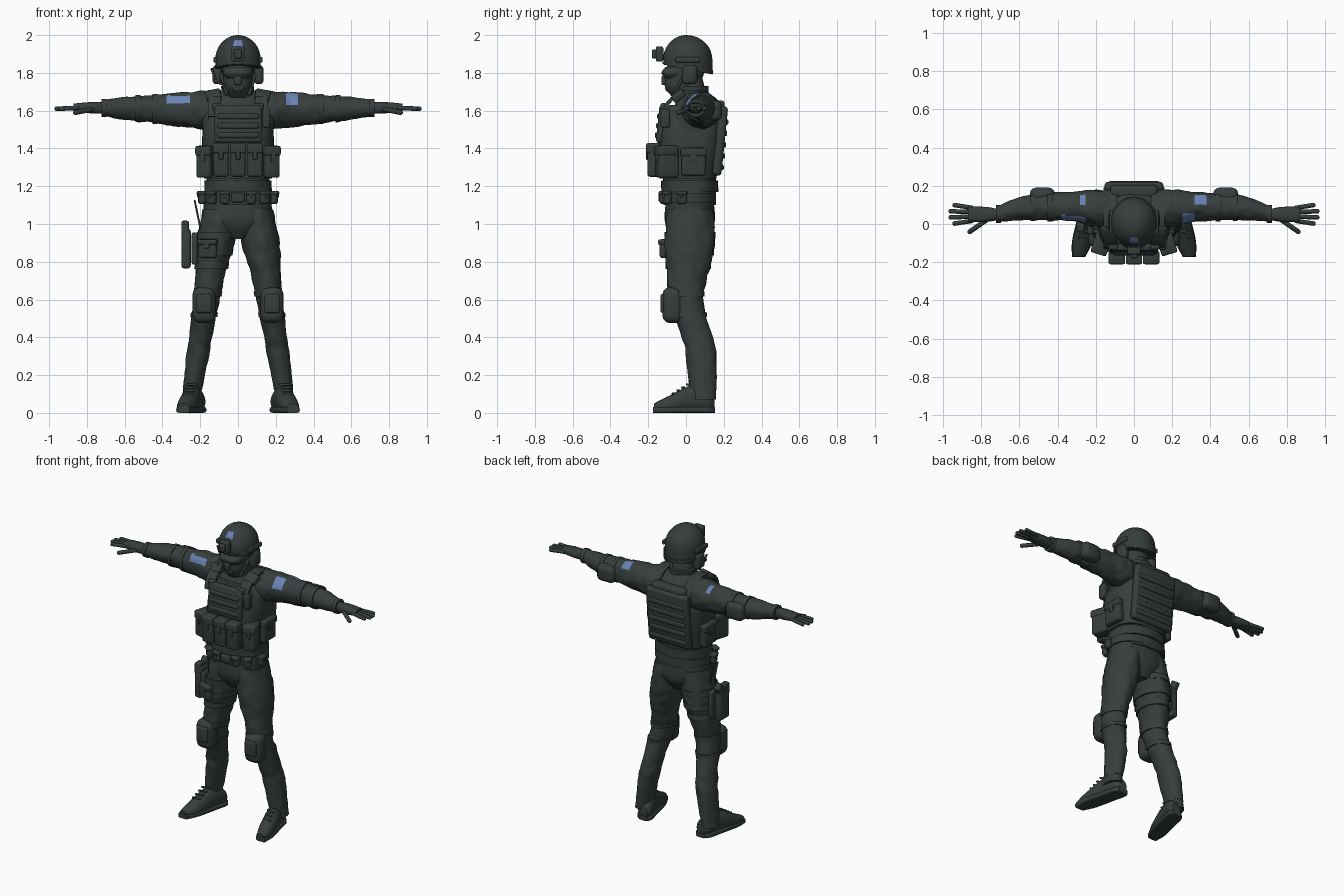
import bpy
import bmesh
import math
from mathutils import Vector, Matrix, Euler, noise

default_cube = bpy.data.objects.get("Cube")
if default_cube:
    bpy.data.objects.remove(default_cube, do_unlink=True)


def make_material(name, colour):
    material = bpy.data.materials.new(name)
    material.use_nodes = True
    material.diffuse_color = colour
    shader = next(node for node in material.node_tree.nodes if node.type == "BSDF_PRINCIPLED")
    shader.inputs["Base Color"].default_value = colour
    return material


DARK = make_material("dark grey green", (.037, .048, .046, 1))
BLUE = make_material("patch blue", (.14, .23, .46, 1))
SIDES = ((1, "left"), (-1, "right"))


def finish(name, bm, rule=None):
    bmesh.ops.recalc_face_normals(bm, faces=bm.faces)
    if rule:
        for face in bm.faces:
            face.material_index = int(rule(face.calc_center_median()))
    mesh = bpy.data.meshes.new(name)
    bm.to_mesh(mesh)
    bm.free()
    mesh.materials.append(DARK)
    mesh.materials.append(BLUE)
    part = bpy.data.objects.new(name, mesh)
    bpy.context.collection.objects.link(part)
    bpy.ops.object.select_all(action="DESELECT")
    part.select_set(True)
    bpy.context.view_layer.objects.active = part
    bpy.ops.object.shade_smooth_by_angle(angle=math.radians(40))


def spline(rows, steps):
    rows = [Vector(row) for row in rows]
    padded = [rows[0]] + rows + [rows[-1]]
    smooth = []
    for before, start, end, after in zip(padded, padded[1:], padded[2:], padded[3:]):
        for k in range(steps):
            t = k / steps
            bend = before * 2 - start * 5 + end * 4 - after
            twist = start * 3 - before - end * 3 + after
            smooth.append(start + ((end - before) * t + bend * t ** 2 + twist * t ** 3) / 2)
    return smooth + [rows[-1]]


# Rows give position along the axis, one centre and two radii; line gives the other centre
def loft(name, axis, rows, side=1, line=lambda t: 0, power=2, sides=32, steps=4, wrinkle=0, shape=None, rule=None):
    bm = bmesh.new()
    rings = []
    for t, centre, first, second in spline(rows, steps):
        ring = []
        for i in range(sides):
            angle = math.tau * i / sides
            u, v = (math.copysign(abs(w) ** (2 / power), w) for w in (math.cos(angle), math.sin(angle)))
            middle = Vector({"x": (t, centre, line(t)), "y": (line(t), t, centre), "z": (line(t), centre, t)}[axis])
            u, v = u * first, v * second
            reach = Vector({"x": (0, u, v), "y": (u, 0, v), "z": (u, v, 0)}[axis])
            point = middle + reach
            fold = noise.noise(Vector((point.x * side, point.y, point.z + point.y / 2)) * 22)
            point = middle + reach * (1 + wrinkle * fold)
            if shape:
                point = shape(point)
            ring.append(bm.verts.new((point.x * side, point.y, point.z)))
        rings.append(ring)
    for low, high in zip(rings, rings[1:]):
        for i in range(sides):
            bm.faces.new((low[i - 1], low[i], high[i], high[i - 1]))
    bm.faces.new(rings[0])
    bm.faces.new(rings[-1])
    finish(name, bm, rule)


# Strap or cuff that hugs a lofted part at one position
def wrap(name, axis, rows, t, width, grow=.006, **options):
    fine = spline(rows, 8)
    low, high = next((a, b) for a, b in zip(fine, fine[1:]) if a[0] <= t <= b[0])
    _, centre, first, second = low.lerp(high, (t - low[0]) / (high[0] - low[0]))
    ends = [(t + end * width / 2, centre, first + grow, second + grow) for end in (-1, 1)]
    loft(name, axis, ends, **options)


def block(name, centre, size, side=1, bevel=.01, turn=(0, 0, 0)):
    bm = bmesh.new()
    bmesh.ops.create_cube(bm, size=1)
    bmesh.ops.scale(bm, vec=size, verts=bm.verts)
    bmesh.ops.bevel(bm, geom=bm.edges[:], offset=min(bevel, min(size) * .4), segments=3, profile=.5, affect="EDGES")
    place = Matrix.Translation(centre) @ Euler(turn).to_matrix().to_4x4()
    bmesh.ops.transform(bm, matrix=place, verts=bm.verts)
    bmesh.ops.scale(bm, vec=(side, 1, 1), verts=bm.verts)
    finish(name, bm)


# Rounded bag with a raised lid and a pull tab on its front
def pouch(name, centre, size, side=1, turn=0):
    spin = Euler((0, 0, turn))
    width, depth, height = size
    lid = Vector((0, -.006, height * .34))
    tab = Vector((0, -depth / 2, height * .15))
    block(name, centre, size, side, .014, spin)
    for vector in (lid, tab):
        vector.rotate(spin)
    block(name + "_lid", Vector(centre) + lid, (width + .006, depth, height * .3), side, turn=spin)
    block(name + "_tab", Vector(centre) + tab, (width * .3, .012, height * .3), side, turn=spin)


def capsule(name, start, end, radius, side=1):
    start, end = Vector(start), Vector(end)
    bm = bmesh.new()
    bmesh.ops.create_uvsphere(bm, u_segments=12, v_segments=9, radius=radius)
    for vert in bm.verts:
        if vert.co.z > 0:
            vert.co.z += (end - start).length
    turn = (end - start).to_track_quat("Z", "Y").to_matrix().to_4x4()
    bmesh.ops.transform(bm, matrix=Matrix.Translation(start) @ turn, verts=bm.verts)
    bmesh.ops.scale(bm, vec=(side, 1, 1), verts=bm.verts)
    finish(name, bm)


# Shirt, hips and neck
SHIRT = [(1.1, .02, .17, .14), (1.35, .02, .17, .14), (1.5, .04, .19, .14), (1.6, .06, .19, .13), (1.71, .04, .08, .07)]
HIPS = [(.92, .02, .05, .08), (1, .02, .16, .13), (1.1, .02, .18, .13), (1.2, .02, .17, .13)]
NECK = [(1.64, .04, .08, .08), (1.8, .01, .06, .07)]
loft("shirt", "z", SHIRT, power=2.3, wrinkle=.03)
loft("hips", "z", HIPS, power=2.3, wrinkle=.03)
loft("neck", "z", NECK)
wrap("collar", "z", NECK, 1.7, .06, .015, wrinkle=.1)
wrap("shirt_hem", "z", SHIRT, 1.2, .06, .01, power=2.3, wrinkle=.05)
wrap("belt", "z", HIPS, 1.14, .05, .01, power=2.3)
block("belt_buckle", (0, -.13, 1.14), (.07, .03, .05))

# Masked head and goggles
loft("head", "z", [(1.67, -.04, .04, .03), (1.72, -.03, .07, .08), (1.78, -.01, .08, .1), (1.88, .01, .09, .1)])
loft("goggles", "z", [(1.77, -.05, .06, .06), (1.8, -.05, .08, .08), (1.83, -.04, .07, .07)], power=2.6)
block("nose_cover", (0, -.11, 1.76), (.04, .04, .05))
block("mask_filter", (0, -.09, 1.72), (.06, .04, .04), bevel=.015)


# Domed helmet with a rim that dips at the back
def dip(point):
    point.z -= max(0, 1.92 - point.z) * point.y * 2
    return point


def crown_patch(c):
    return abs(c.x) < .02 and -.1 < c.y < -.07 and c.z > 1.9


HELMET = [(1.82, .01, .12, .13)]
for k in range(9):
    rise = math.sin(k * math.pi / 17)
    spread = math.cos(k * math.pi / 17)
    HELMET.append((1.87 + .13 * rise, .01 * spread, .12 * spread, .13 * spread))
loft("helmet", "z", HELMET, sides=48, shape=dip, rule=crown_patch)
wrap("helmet_rim", "z", HELMET, 1.83, .015, .004, sides=48, shape=dip)
block("night_vision_mount", (0, -.14, 1.9), (.07, .04, .08))
block("mount_arm", (0, -.16, 1.9), (.04, .04, .05))
capsule("microphone_boom", (.11, 0, 1.75), (.08, -.1, 1.74), .007, -1)
capsule("antenna", (.12, -.02, 1.77), (.14, -.02, 1.82), .006, -1)
for side, label in SIDES:
    block(label + "_helmet_rail", (.12, .01, 1.87), (.02, .13, .03), side)
    block(label + "_ear_cup", (.11, .02, 1.79), (.05, .08, .1), side, .02)
    capsule(label + "_chin_strap", (.09, -.01, 1.79), (.06, -.06, 1.69), .009, side)

# Plate carrier
VEST = [(1.24, .01, .18, .15), (1.4, .02, .19, .17), (1.52, .03, .18, .17), (1.63, .05, .12, .14)]
loft("vest", "z", VEST, power=2.8, sides=40)
block("back_panel", (0, .18, 1.44), (.31, .05, .37), bevel=.02, turn=(-.1, 0, 0))
block("back_yoke", (0, .17, 1.62), (.25, .07, .07), bevel=.02)
for i in range(5):
    block("back_webbing", (0, .19 + i * .006, 1.3 + i * .06), (.27, .02, .03))
block("front_panel", (0, -.13, 1.53), (.25, .04, .2), bevel=.015, turn=(-.1, 0, 0))
for i in range(3):
    block("front_webbing", (0, -.15 + i * .006, 1.47 + i * .05), (.22, .03, .03))
for x in (-.09, 0, .09):
    pouch("magazine_pouch", (x, -.17, 1.34), (.08, .07, .18))
block("radio", (.15, -.11, 1.56), (.04, .05, .1))


# Webbing arch over one shoulder
def shoulder_strap(name, side):
    bm = bmesh.new()
    pairs = []
    for k in range(13):
        angle = k * math.pi / 12
        y, z = .03 - .16 * math.cos(angle), 1.57 + .14 * math.sin(angle)
        pairs.append([bm.verts.new((x * side, y, z)) for x in (.09, .16)])
    for a, b in zip(pairs, pairs[1:]):
        bm.faces.new((*a, *reversed(b)))
    bmesh.ops.recalc_face_normals(bm, faces=bm.faces)
    bmesh.ops.solidify(bm, geom=bm.faces[:], thickness=.02)
    finish(name, bm)


for side, label in SIDES:
    shoulder_strap(label + "_shoulder_strap", side)
    block(label + "_strap_pad", (.13, -.04, 1.68), (.08, .07, .04), side, turn=(.6, .2, 0))
    block(label + "_strap_buckle", (.11, -.12, 1.62), (.05, .03, .04), side)
    pouch(label + "_front_pouch", (.17, -.1, 1.33), (.08, .11, .17), side, .3)
    pouch(label + "_side_pouch", (.19, .04, 1.33), (.13, .05, .15), side, math.pi / 2)
    for x, y, turn in ((.07, -.12, 0), (.14, -.1, .5), (.19, -.02, 1.4)):
        pouch(label + "_belt_pouch", (x, y, 1.14), (.05, .04, .07), side, turn)


# Sleeve patch areas
def left_patch(c):
    upper = .31 < c.x < .39 and .1 < c.y < .15
    front = .25 < c.x < .31 and c.y < .06
    return c.z > 1.63 and (upper or front)


def right_patch(c):
    front = -.37 < c.x < -.25 and c.y < .06 and c.z < 1.68
    upper = -.29 < c.x < -.25 and .1 < c.y < .15
    return c.z > 1.64 and (front or upper)


# Lines through the arms, legs and feet
def arm_line(x):
    return 1.6 + .02 * x


def leg_line(z):
    return .26 - .155 * z


def foot_line(y):
    return .25 - .23 * y


def flat_sole(point):
    point.z = max(point.z, .01)
    return point


ARM = [(.1, .07, .09, .09), (.18, .08, .1, .1), (.3, .09, .08, .09), (.48, .09, .07, .07), (.6, .08, .06, .06), (.72, .05, .04, .04)]
PALM = [(.72, .05, .03, .03), (.78, .05, .04, .03), (.87, .05, .04, .02)]
LEG = [(.12, .09, .05, .07), (.3, .08, .06, .08), (.4, .06, .06, .08), (.6, 0, .07, .09), (.75, .01, .08, .11), (.9, .02, .1, .13), (1.08, .02, .09, .12)]
BOOT = [(-.17, .03, .03, .02), (-.09, .04, .05, .05), (.04, .07, .05, .08), (.12, .06, .05, .06), (.15, .05, .03, .04)]
SOLE = [(y * 1.02, .016, width + .004, .016) for y, _, width, _ in BOOT]
for side, label in SIDES:
    arm = {"side": side, "line": arm_line}
    leg = {"side": side, "line": leg_line}
    foot = {"side": side, "line": foot_line}

    # Sleeve, elbow pad and glove
    loft(label + "_sleeve", "x", ARM, sides=48, steps=9, wrinkle=.09, rule=left_patch if side > 0 else right_patch, **arm)
    block(label + "_elbow_pad", (.48, .15, 1.6), (.13, .08, .11), side, .03)
    for x in (.44, .53, .71):
        wrap(label + "_sleeve_strap", "x", ARM, x, .025, **arm)
    loft(label + "_palm", "x", PALM, power=2.5, **arm)
    for i in range(4):
        y = .085 - .023 * i
        tip = .96 - .02 * (i % 3 == 0)
        capsule(label + "_finger", (.85, y, 1.615), (tip, y * 1.4 - .02, 1.61), .012, side)
    capsule(label + "_thumb", (.76, .03, 1.61), (.86, -.04, 1.59), .013, side)

    # Trouser leg and knee pad
    loft(label + "_trouser_leg", "z", LEG, sides=40, steps=7, wrinkle=.09, **leg)
    block(label + "_knee_pad", (.18, -.07, .57), (.12, .11, .19), side, .04)
    block(label + "_knee_cap", (.18, -.12, .58), (.08, .03, .1), side)
    for z in (.52, .63):
        wrap(label + "_knee_strap", "z", LEG, z, .025, **leg)

    # Boot
    wrap(label + "_boot_shaft", "z", LEG, .13, .12, -.002, **leg)
    loft(label + "_boot", "y", BOOT, shape=flat_sole, **foot)
    loft(label + "_boot_sole", "y", SOLE, power=5, **foot)
    for i in range(4):
        y = .01 - i * .025
        block(label + "_boot_lace", (foot_line(y), y, .15 - i * .016), (.06, .012, .012), side, turn=(0, 0, -.2))

# Thigh rig and holster
for z in (.78, .85, .94):
    wrap("thigh_strap", "z", LEG, z, .035, side=-1, line=leg_line)
block("thigh_panel", (.23, .01, .87), (.03, .13, .17), -1)
pouch("thigh_pouch", (.16, -.11, .87), (.1, .04, .1), -1, .3)
block("holster", (.275, .01, .87), (.05, .1, .21), -1, .015)
block("holster_guard", (.28, -.01, .96), (.04, .06, .08), -1)
block("pistol_grip", (.28, .04, .97), (.04, .05, .09), -1, turn=(-.6, 0, 0))
block("hanger_strap", (.21, .01, 1.03), (.01, .05, .2), -1, turn=(0, .2, 0))
